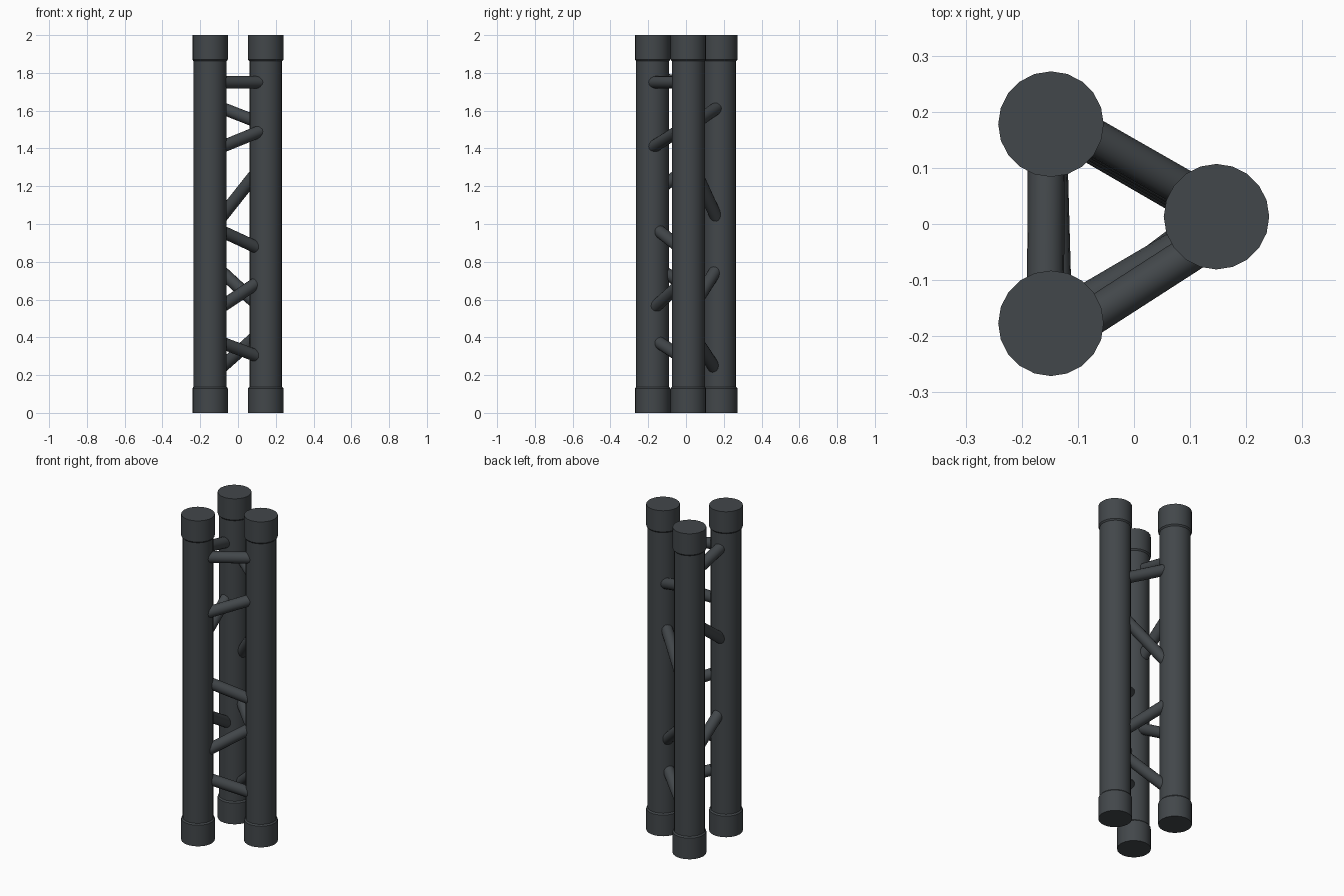
import bpy, bmesh, math
from mathutils import Vector

if "Cube" in bpy.data.objects:
    bpy.data.objects.remove(bpy.data.objects["Cube"])

# single dark grey paint
steel = bpy.data.materials.new("dark_grey_steel")
steel.diffuse_color = (0.055, 0.063, 0.069, 1)
steel.use_nodes = True
steel.node_tree.nodes["Principled BSDF"].inputs["Base Color"].default_value = steel.diffuse_color

SIDES = 20
A, B, C = Vector((-0.148, -0.177, 0)), Vector((0.147, 0.013, 0)), Vector((-0.148, 0.178, 0))


def finish(ob, bm):
    bmesh.ops.recalc_face_normals(bm, faces=bm.faces)
    bm.to_mesh(ob.data)
    bm.free()
    ob.data.materials.append(steel)
    bpy.context.view_layer.objects.active = ob
    ob.select_set(True)
    bpy.ops.object.shade_smooth_by_angle(angle=math.radians(35))
    ob.select_set(False)


def new_object(name):
    ob = bpy.data.objects.new(name, bpy.data.meshes.new(name))
    bpy.context.collection.objects.link(ob)
    return ob


def lathe(name, centre, profile):
    """Capped solid from (radius, height) rings."""
    bm = bmesh.new()
    rings = []
    for r, z in profile:
        rings.append([bm.verts.new((centre.x + r * math.cos(2 * math.pi * i / SIDES),
                                    centre.y + r * math.sin(2 * math.pi * i / SIDES), z))
                      for i in range(SIDES)])
    for lo, hi in zip(rings, rings[1:]):
        for i in range(SIDES):
            j = (i + 1) % SIDES
            bm.faces.new((lo[i], lo[j], hi[j], hi[i]))
    bm.faces.new(rings[0][::-1])
    bm.faces.new(rings[-1])
    finish(new_object(name), bm)


def brace(name, p, q, r=0.033):
    """Round bar between two points."""
    d = q - p
    bm = bmesh.new()
    bmesh.ops.create_cone(bm, cap_ends=True, segments=16, radius1=r, radius2=r, depth=d.length)
    ob = new_object(name)
    finish(ob, bm)
    ob.location = (p + q) / 2
    ob.rotation_mode = 'QUATERNION'
    ob.rotation_quaternion = d.to_track_quat('Z', 'Y')


# upright tubes with a thicker collar at each end
for name, c in (("front_left", A), ("right", B), ("back_left", C)):
    lathe(name + "_tube", c, [(0.087, 0.05), (0.087, 1.95)])
    lathe(name + "_bottom_collar", c, [(0.094, 0), (0.094, 0.13), (0.087, 0.138)])
    lathe(name + "_top_collar", c, [(0.087, 1.862), (0.094, 1.87), (0.094, 2.0)])

# braces: start height, end height, outward offset at start and at end
sides = (
    ("front_brace", A, B, [(1.75, 1.75, 0.03, 0.03), (1.39, 1.51, 0.03, 0.03),
                           (0.99, 0.85, 0.0, 0.015), (0.53, 0.72, 0.025, 0.0),
                           (0.395, 0.28, 0.0, 0.015)]),
    ("back_brace", B, C, [(1.52, 1.635, 0.015, 0.018), (1.34, 0.97, 0.01, 0.015),
                          (0.53, 0.80, 0.005, 0.01), (0.45, 0.19, 0.0, 0.005)]),
    ("left_brace", C, A, [(1.70, 1.78, 0.008, 0.01), (1.42, 1.16, 0.008, 0.01),
                          (0.57, 0.78, 0.005, -0.005)]),
)
for name, s, e, rows in sides:
    out = (e - s).cross(Vector((0, 0, 1))).normalized()
    for k, (z0, z1, o0, o1) in enumerate(rows):
        p = s + out * o0 + Vector((0, 0, z0))
        q = e + out * o1 + Vector((0, 0, z1))
        brace(f"{name}_{k + 1}", p.lerp(q, 0.06), p.lerp(q, 0.94))
